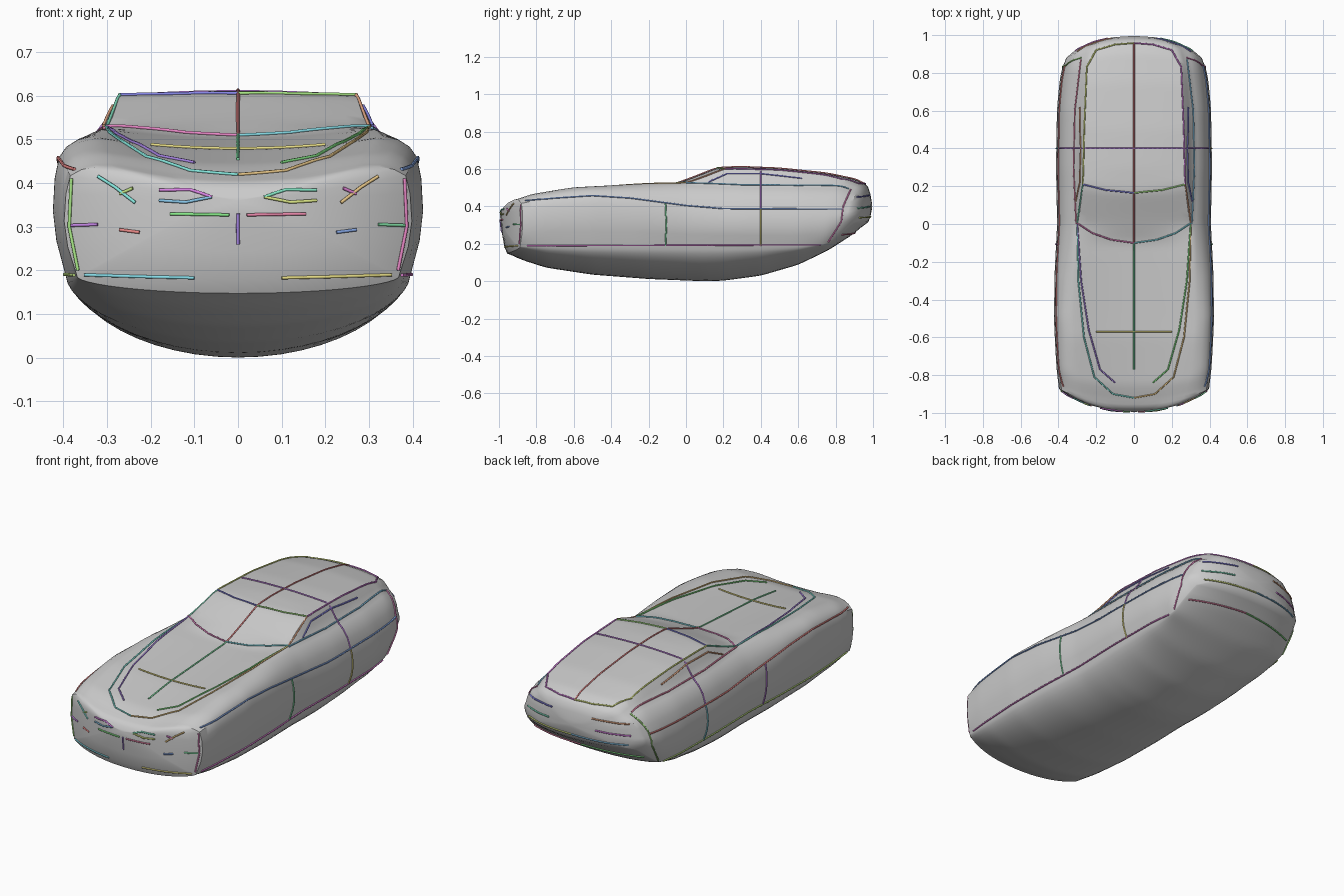
import bpy, bmesh, math, colorsys
from mathutils import Vector
from mathutils.bvhtree import BVHTree

if "Cube" in bpy.data.objects:
    bpy.data.objects.remove(bpy.data.objects["Cube"])


def prof(pts):
    """Softened profile through (y, value) pairs."""
    def f(y):
        if y <= pts[0][0]:
            return pts[0][1]
        for (a, va), (b, vb) in zip(pts, pts[1:]):
            if y <= b:
                return va + (vb - va) * (y - a) / (b - a)
        return pts[-1][1]
    return lambda y: (f(y - .025) + 2 * f(y) + f(y + .025)) / 4


# Lengthwise profiles: half width, belly, sill, side crease, belt, roof edge, centre
width = prof([(-.96, .397), (-.8, .41), (-.5, .424), (-.25, .42), (0, .407), (.3, .413),
              (.6, .408), (.8, .393), (.9, .378), (.96, .355)])
belly = prof([(-.96, .152), (-.88, .115), (-.75, .073), (-.5, .035), (-.2, .012), (.1, 0),
              (.2, .003), (.4, .03), (.6, .088), (.76, .165), (.9, .255), (.96, .31)])
sill = prof([(-.96, .185), (.6, .185), (.78, .2), (.9, .27), (.96, .32)])
crease = prof([(-.96, .415), (-.8, .44), (-.5, .46), (-.3, .45), (0, .405), (.2, .388), (.9, .385), (.96, .39)])
belt_x = prof([(-.96, .26), (-.8, .30), (-.5, .32), (0, .308), (.3, .32), (.6, .315), (.9, .285), (.96, .27)])
belt_z = prof([(-.96, .43), (-.85, .465), (-.6, .502), (-.2, .523), (0, .522), (.3, .512),
               (.85, .505), (.96, .475)])
roof_x = prof([(-.96, .15), (-.8, .17), (-.5, .23), (-.1, .28), (0, .295), (.2, .27), (.5, .265), (.85, .25), (.96, .22)])
roof_z = prof([(-.96, .41), (-.85, .449), (-.6, .485), (-.2, .517), (0, .527), (.2, .602),
               (.5, .594), (.75, .568), (.92, .532), (.96, .505)])
top_z = prof([(-.96, .402), (-.92, .418), (-.85, .442), (-.6, .475), (-.1, .505), (.03, .552), (.17, .607),
              (.3, .611), (.5, .603), (.75, .577), (.92, .542), (.96, .515)])


def half_section(y):
    w, zs, zb, zc = width(y), sill(y), belly(y), crease(y)
    xs, xb, bz, xr, rz, tz = w - .03, belt_x(y), belt_z(y), roof_x(y), roof_z(y), top_z(y)
    pts = []
    for i in range(12):                                   # rounded belly
        u = math.sin(i / 12 * math.pi / 2)
        pts.append((xs * u, zs - (zs - zb) * (1 - u * u) ** .58))
    pts += [(xs, zs), (w - .008, zs + (zc - zs) * .3), (w, zs + (zc - zs) * .55),
            (w - .004, zs + (zc - zs) * .82), (w - .014, zc)]
    ex = w - .014                                         # shoulder
    for t in (.3, .6, .85):
        b = 4 * t * (1 - t)
        pts.append((ex + (xb - ex) * t + .012 * b, zc + (bz - zc) * t + .011 * b))
    pts += [(xb, bz), ((xb + xr) / 2 + .002, (bz + rz) / 2)]
    for i in range(8):                                    # roof or bonnet
        x = xr * (1 - i / 7)
        pts.append((x, tz + (rz - tz) * (x / xr) ** 2))
    return pts


def bowed(x, y, z):
    """Sweep nose and tail back towards the corners."""
    k = max(0, (abs(y) - .62) / .34)
    bow = (.085 if y < 0 else .1) * min(k, 1) ** 1.5 * (abs(x) / .4) ** 2.4
    return Vector((x, y - math.copysign(bow, y), z))


def mesh_body():
    bm = bmesh.new()

    def ring(y, sec):
        full = sec + [(-x, z) for x, z in sec[-2:0:-1]]
        return [bm.verts.new(bowed(x, y, z)) for x, z in full]

    def capped(y, s, end):
        sec = half_section(end)
        cz = .36 if end < 0 else .40
        return ring(y, [(x * (1 - (1 - s) * .85), cz + (z - cz) * s) for x, z in sec])

    rings = [capped(-.991, .2, -.955), capped(-.982, .55, -.955), capped(-.97, .85, -.955)]
    rings += [ring(-.955 + 1.91 * i / 90, half_section(-.955 + 1.91 * i / 90)) for i in range(91)]
    rings += [capped(.974, .85, .955), capped(.986, .55, .955), capped(.993, .2, .955)]
    for a, b in zip(rings, rings[1:]):
        n = len(a)
        for i in range(n):
            j = (i + 1) % n
            bm.faces.new((a[i], a[j], b[j], b[i]))
    for r, y, z in ((rings[0], -.995, .36), (rings[-1], .996, .40)):
        c = bm.verts.new((0, y, z))
        for i in range(len(r)):
            bm.faces.new((r[i], r[(i + 1) % len(r)], c))
    bmesh.ops.recalc_face_normals(bm, faces=bm.faces)
    tree = BVHTree.FromBMesh(bm)
    me = bpy.data.meshes.new("car_body")
    bm.to_mesh(me)
    bm.free()
    ob = bpy.data.objects.new("car_body", me)
    bpy.context.collection.objects.link(ob)
    bpy.context.view_layer.objects.active = ob
    ob.select_set(True)
    bpy.ops.object.shade_smooth_by_angle(angle=math.radians(35))
    return tree


tree = mesh_body()
count = 0
RAYS = {"top": lambda a, b: ((a, b, 2), (0, 0, -1)),
        "side": lambda a, b: ((2, a, b), (-1, 0, 0)),
        "front": lambda a, b: ((a, -2, b), (0, 1, 0)),
        "rear": lambda a, b: ((a, 2, b), (0, -1, 0))}


def seam(name, view, pts, mirror=True):
    """Thin coloured tube laid on the body along a path drawn in one view."""
    global count
    hits = []
    for (a0, b0), (a1, b1) in zip(pts, pts[1:]):
        n = max(2, int(math.hypot(a1 - a0, b1 - b0) / .025))
        for i in range(n + 1):
            o, d = RAYS[view](a0 + (a1 - a0) * i / n, b0 + (b1 - b0) * i / n)
            p, nrm = tree.ray_cast(Vector(o), Vector(d))[:2]
            if p:
                p = p + nrm * .002
                if not (hits and (p - hits[-1]).length < 2e-3):
                    hits.append(p)
    if len(hits) < 2:
        return
    for s in ((1, -1) if mirror else (1,)):
        cu = bpy.data.curves.new(name, 'CURVE')
        cu.dimensions = '3D'
        cu.bevel_depth, cu.bevel_resolution, cu.use_fill_caps = .004, 1, True
        sp = cu.splines.new('POLY')
        sp.points.add(len(hits) - 1)
        for q, p in zip(sp.points, hits):
            q.co = (p.x * s, p.y, p.z, 1)
        mat = bpy.data.materials.new(name + "_colour")
        mat.diffuse_color = (*colorsys.hsv_to_rgb(count * .381 % 1, .7, .8), 1)
        mat.use_nodes = True
        mat.node_tree.nodes["Principled BSDF"].inputs["Base Color"].default_value = mat.diffuse_color
        cu.materials.append(mat)
        bpy.context.collection.objects.link(bpy.data.objects.new(name, cu))
        count += 1


# Seams seen from above
seam("roof_centre_line", "top", [(0, -.1), (0, .96)], False)
seam("bonnet_centre_line", "top", [(0, -.1), (0, -.77)], False)
seam("roof_cross_line", "top", [(-.405, .4), (.405, .4)], False)
seam("bonnet_cross_line", "top", [(-.2, -.57), (.2, -.57)], False)
seam("windscreen_base", "top", [(0, -.1), (.12, -.083), (.22, -.048), (.3, .005)])
seam("windscreen_top", "top", [(0, .165), (.15, .18), (.27, .21)])
seam("front_pillar", "top", [(.3, .005), (.27, .21)])
seam("roof_rail", "top", [(.27, .21), (.264, .5), (.25, .83), (.2, .92), (.1, .95), (0, .957)])
seam("belt_line", "top", [(.305, .0), (.318, .3), (.312, .6), (.28, .87)])
seam("bonnet_crease", "top", [(.3, 0), (.28, -.3), (.24, -.56), (.18, -.77), (.1, -.84)])
seam("bonnet_edge", "top", [(.3, 0), (.295, -.3), (.265, -.6), (.21, -.81), (.11, -.9), (0, -.92)])

# Seams seen from the side
seam("sill_line", "side", [(-.85, .19), (.72, .195)])
seam("side_crease", "side", [(-.86, .43), (-.7, .445), (-.5, .458), (-.3, .445), (0, .405), (.2, .388), (.84, .385)])
seam("front_door_gap", "side", [(-.11, .19), (-.105, .3), (-.11, .415)])
seam("rear_door_gap", "side", [(.4, .19), (.4, .385)])
seam("tail_corner", "side", [(.76, .21), (.83, .32), (.84, .4), (.88, .49)])
seam("side_window_top", "side", [(.12, .53), (.22, .575), (.4, .575), (.62, .55)])

# Nose details
seam("upper_grille_bar", "front", [(0.06, .368), (.11, .384), (.18, .384)])
seam("upper_grille_lower_edge", "front", [(.06, .368), (.12, .356), (.18, .36)])
seam("lower_grille_bar", "front", [(.02, .327), (.155, .329)])
seam("grille_post", "front", [(0, .26), (0, .33)], False)
seam("headlamp_edge", "front", [(.235, .355), (.28, .39), (.32, .415)])
seam("headlamp_top", "front", [(.24, .388), (.27, .375)])
seam("fog_lamp_edge", "front", [(.225, .287), (.27, .293)])
seam("bumper_line", "front", [(.32, .305), (.38, .303)])
seam("bumper_bottom", "front", [(.1, .183), (.35, .19)])
seam("nose_corner", "front", [(.365, .2), (.385, .3), (.38, .41)])

# Tail details
seam("tail_lamp_top", "rear", [(.12, .46), (.3, .45)])
seam("tail_lamp_bottom", "rear", [(.14, .40), (.31, .39)])
seam("rear_bumper_line", "rear", [(0, .345), (.3, .34)])
seam("rear_bumper_bottom", "rear", [(0, .26), (.33, .25)])
